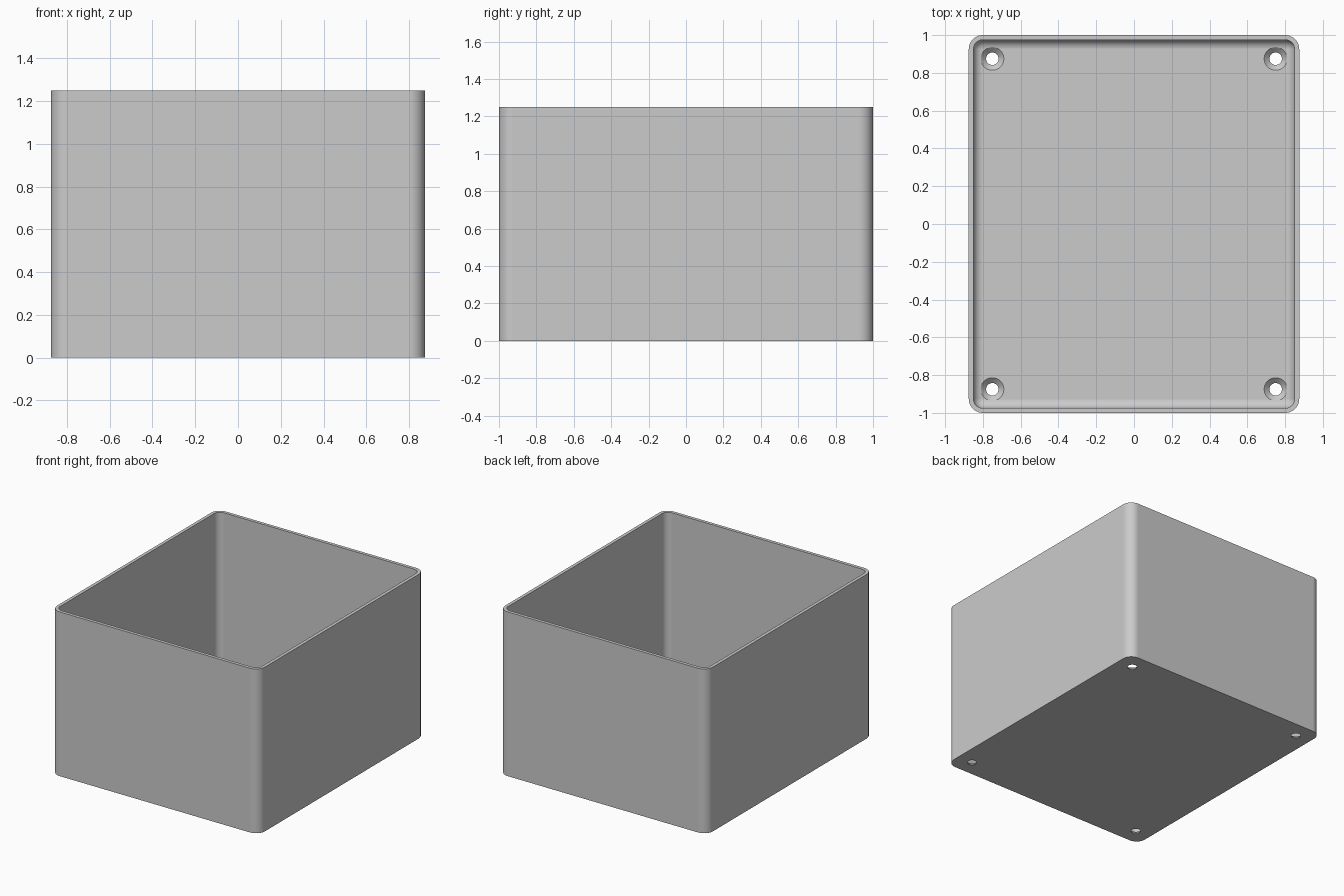
import bpy
import bmesh
from math import cos, sin, pi

cube = bpy.data.objects.get("Cube")
if cube:
    bpy.data.objects.remove(cube)

HX, HY, HEIGHT = 0.875, 1.0, 1.25
WALL, FLOOR = 0.025, 0.03
OUTER_R, FILLET = 0.075, 0.05
CORNER_STEPS, FILLET_STEPS = 10, 10

grey = bpy.data.materials.new("plain grey")
grey.use_nodes = True
colour = (0.6, 0.6, 0.6, 1)
grey.diffuse_color = colour
grey.node_tree.nodes["Principled BSDF"].inputs["Base Color"].default_value = colour


def rounded_ring(bm, inset, radius, z):
    """Rounded rectangle of vertices, inset from the outside of the box."""
    cx, cy = HX - inset - radius, HY - inset - radius
    ring = []
    for quarter, (sx, sy) in enumerate([(1, 1), (-1, 1), (-1, -1), (1, -1)]):
        for i in range(CORNER_STEPS + 1):
            a = (quarter + i / CORNER_STEPS) * pi / 2
            ring.append(bm.verts.new((sx * cx + radius * cos(a),
                                      sy * cy + radius * sin(a), z)))
    return ring


def loft(bm, rings):
    """Skin consecutive rings and cap both ends."""
    for low, high in zip(rings, rings[1:]):
        n = len(low)
        for i in range(n):
            j = (i + 1) % n
            bm.faces.new((low[i], low[j], high[j], high[i]))
    bm.faces.new(list(reversed(rings[0])))
    bm.faces.new(rings[-1])
    bmesh.ops.recalc_face_normals(bm, faces=bm.faces)


def make_object(name, bm):
    mesh = bpy.data.meshes.new(name)
    bm.to_mesh(mesh)
    bm.free()
    mesh.materials.append(grey)
    obj = bpy.data.objects.new(name, mesh)
    bpy.context.collection.objects.link(obj)
    return obj


# Open box: outer wall, rim, inner wall, then a fillet down to the floor
bm = bmesh.new()
rings = [rounded_ring(bm, 0, OUTER_R, 0),
         rounded_ring(bm, 0, OUTER_R, HEIGHT),
         rounded_ring(bm, WALL, OUTER_R - WALL, HEIGHT)]
for k in range(FILLET_STEPS + 1):
    a = k / FILLET_STEPS * pi / 2
    inward = FILLET * (1 - cos(a))
    rings.append(rounded_ring(bm, WALL + inward,
                              max(OUTER_R - WALL - inward, 0.002),
                              FLOOR + FILLET * (1 - sin(a))))
loft(bm, rings)
box = make_object("open_box", bm)

# Countersunk screw holes through the floor near each corner
bm = bmesh.new()
profile = [(0.033, -0.05), (0.033, 0.003), (0.061, FLOOR), (0.061, FLOOR + 0.08)]
for sx in (-1, 1):
    for sy in (-1, 1):
        circles = [[bm.verts.new((sx * 0.75 + r * cos(i * pi / 20),
                                  sy * 0.875 + r * sin(i * pi / 20), z))
                    for i in range(40)] for r, z in profile]
        loft(bm, circles)
cutter = make_object("screw_hole_cutter", bm)
cutter.hide_render = True

holes = box.modifiers.new("Screw holes", 'BOOLEAN')
holes.operation = 'DIFFERENCE'
holes.solver = 'EXACT'
holes.object = cutter

bpy.ops.object.select_all(action='DESELECT')
box.select_set(True)
bpy.context.view_layer.objects.active = box
bpy.ops.object.modifier_apply(modifier=holes.name)
bpy.data.objects.remove(cutter)

# Smooth corners with crisp rim and flat walls
bpy.ops.object.shade_smooth_by_angle(angle=pi / 6)
weighted = box.modifiers.new("Flat wall shading", 'WEIGHTED_NORMAL')
weighted.keep_sharp = True
